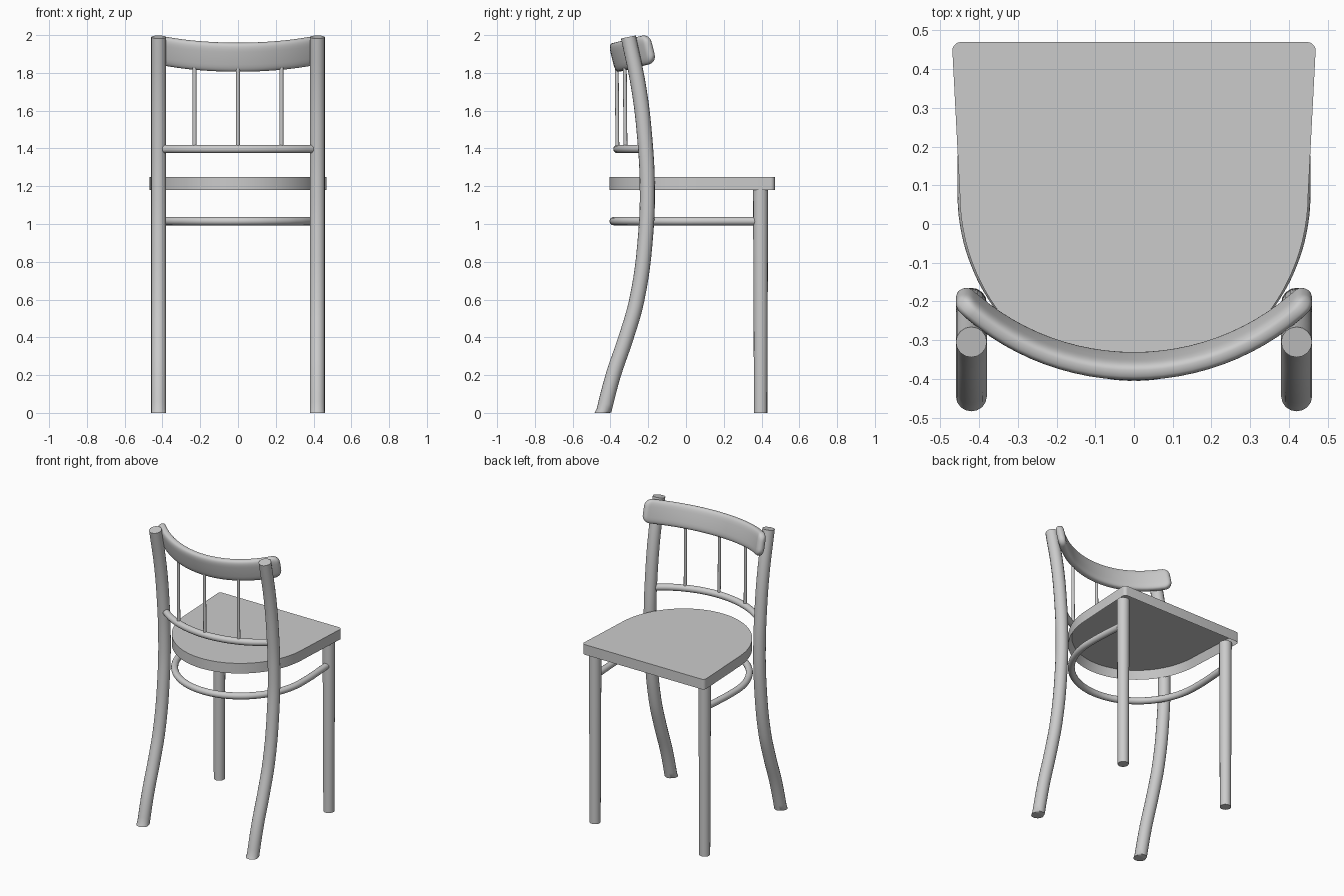
import bpy, bmesh, math
from math import sin, cos, pi, radians
from mathutils import Matrix

if "Cube" in bpy.data.objects:
    bpy.data.objects.remove(bpy.data.objects["Cube"])


def smooth(ob, angle=35):
    bpy.ops.object.select_all(action='DESELECT')
    ob.select_set(True)
    bpy.context.view_layer.objects.active = ob
    bpy.ops.object.shade_smooth_by_angle(angle=radians(angle))


def add_mesh(name, bm):
    bmesh.ops.recalc_face_normals(bm, faces=bm.faces)
    me = bpy.data.meshes.new(name)
    bm.to_mesh(me)
    bm.free()
    ob = bpy.data.objects.new(name, me)
    bpy.context.collection.objects.link(ob)
    smooth(ob)
    return ob


def tube(name, pts, radius, taper=None):
    """Round bar through points, as a mesh with closed ends."""
    cu = bpy.data.curves.new(name, 'CURVE')
    cu.dimensions = '3D'
    cu.bevel_depth = radius
    cu.bevel_resolution = 6
    cu.use_fill_caps = True
    cu.resolution_u = 6
    sp = cu.splines.new('BEZIER')
    sp.bezier_points.add(len(pts) - 1)
    for i, (bp, p) in enumerate(zip(sp.bezier_points, pts)):
        bp.co = p
        bp.handle_left_type = bp.handle_right_type = 'AUTO'
        if taper:
            bp.radius = taper[i]
    ob = bpy.data.objects.new(name, cu)
    bpy.context.collection.objects.link(ob)
    bpy.ops.object.select_all(action='DESELECT')
    ob.select_set(True)
    bpy.context.view_layer.objects.active = ob
    bpy.ops.object.convert(target='MESH')
    ob = bpy.context.view_layer.objects.active
    ob.name = name
    for v in ob.data.vertices:      # keep feet flat on the floor
        v.co.z = max(v.co.z, 0)
    bm = bmesh.new()
    bm.from_mesh(ob.data)
    bmesh.ops.remove_doubles(bm, verts=bm.verts, dist=1e-5)
    bmesh.ops.recalc_face_normals(bm, faces=bm.faces)
    bm.to_mesh(ob.data)
    bm.free()
    smooth(ob)
    return ob


# Seat: straight front with small round corners, elliptical back
outline = [(0.45 * cos(pi * i / 48), 0.08 - 0.485 * sin(pi * i / 48)) for i in range(49)]
corner = [(0.447 + 0.022 * cos(a), 0.448 + 0.022 * sin(a))
          for a in [pi / 2 * k / 5 for k in range(6)]]
outline += [(-x, y) for x, y in corner] + corner[::-1]
bm = bmesh.new()
base = bm.faces.new([bm.verts.new((x, y, 1.18)) for x, y in outline])
top = bmesh.ops.extrude_face_region(bm, geom=[base], use_keep_orig=True)
bmesh.ops.translate(bm, vec=(0, 0, 0.07),
                    verts=[g for g in top['geom'] if isinstance(g, bmesh.types.BMVert)])
bmesh.ops.recalc_face_normals(bm, faces=bm.faces)
# hollow underside
under = [f for f in bm.faces if f.calc_center_median().z < 1.181]
bmesh.ops.inset_region(bm, faces=under, thickness=0.022, use_even_offset=True)
bmesh.ops.translate(bm, vec=(0, 0, 0.055), verts=list(under[0].verts))
# normals are already consistent; add directly
add_mesh("seat", bm)

# Legs
rear = [(-0.445, -0.03), (-0.385, 0.2), (-0.317, 0.4), (-0.26, 0.6), (-0.213, 0.95),
        (-0.205, 1.2), (-0.218, 1.45), (-0.25, 1.72), (-0.305, 1.99)]
for side, word in ((-1, "left"), (1, "right")):
    tube("rear_leg_" + word, [(side * 0.42, y, z) for y, z in rear], 0.04)
    tube("front_leg_" + word, [(side * 0.42, 0.395, 0), (side * 0.42, 0.395, 1.19)],
         0.04, (0.88, 1))

# Bent stretcher running from the front legs round the back
bend = [(0.434 * cos(pi * i / 16), 0.08 - 0.463 * sin(pi * i / 16), 1.015) for i in range(17)]
tube("seat_stretcher", [(0.42, 0.39, 1.015)] + bend + [(-0.42, 0.39, 1.015)], 0.022)


# Curved lower back rail
def arc_y(x, r):
    return r - math.sqrt(r * r - x * x)


tube("lower_back_rail",
     [(x, -0.363 + arc_y(x, 0.64), 1.397) for x in [-0.4 + 0.1 * i for i in range(9)]], 0.022)

# Spindles
for i, x in enumerate((-0.23, 0, 0.23)):
    y = arc_y(x, 0.64)
    tube("back_spindle_%d" % (i + 1), [(x, -0.363 + y, 1.39), (x, -0.367 + y, 1.86)], 0.01)

# Top rail: rounded section swept along a tilted arc, rounded at the ends
R, half_len, hh, ht, rc = 0.63, 0.505, 0.078, 0.026, 0.05
stations = [-half_len + rc * (1 - cos(pi / 2 * k / 7)) for k in range(8)]
stations += [(half_len - rc) * (k / 12 - 1) for k in range(1, 12)]
stations += [0] + [-s for s in stations[::-1]]
tilt = Matrix.Translation((0, -0.367, 1.883)) @ Matrix.Rotation(radians(14), 4, 'X')
bm = bmesh.new()
rings = []
for s in stations:
    d = max(0, abs(s) - (half_len - rc)) / rc
    h = hh - rc * (1 - math.sqrt(max(0, 1 - d * d)))
    d2 = max(0, abs(s) - (half_len - ht)) / ht
    t = ht * max(0.12, math.sqrt(max(0, 1 - d2 * d2)))
    a = s / R
    ring = []
    for k in range(32):
        c, q = cos(2 * pi * k / 32), sin(2 * pi * k / 32)
        u = math.copysign(abs(c) ** 0.7, c) * t
        w = math.copysign(abs(q) ** 0.5, q) * h
        ring.append(bm.verts.new(tilt @ Matrix.Translation(
            ((R - u) * sin(a), R - (R - u) * cos(a), w)).to_translation()))
    rings.append(ring)
for r0, r1 in zip(rings, rings[1:]):
    for k in range(32):
        bm.faces.new((r0[k], r0[(k + 1) % 32], r1[(k + 1) % 32], r1[k]))
bm.faces.new(rings[0])
bm.faces.new(rings[-1])
smooth(add_mesh("top_back_rail", bm), 50)
